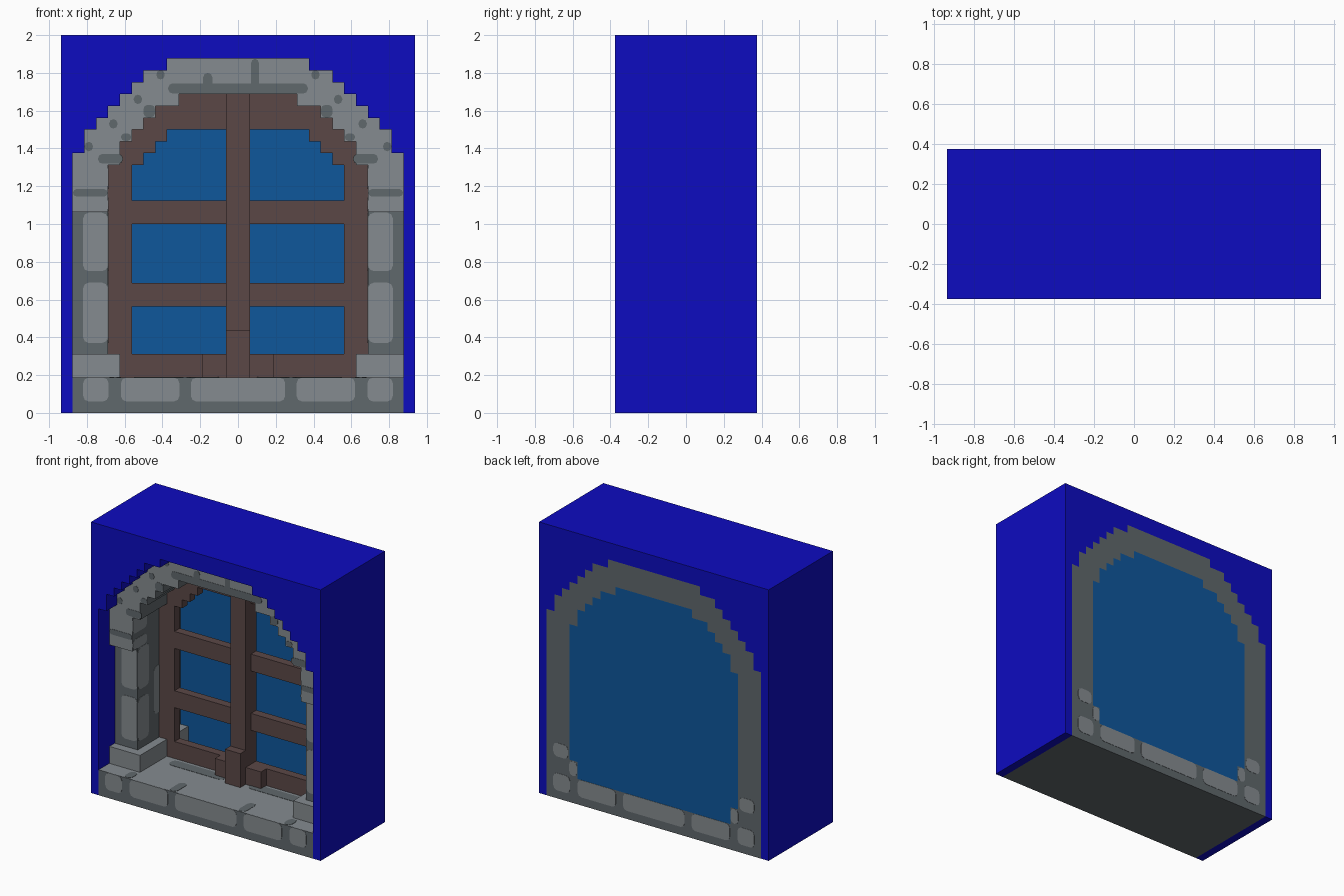
import bpy
import bmesh
import math
from mathutils import Vector

if "Cube" in bpy.data.objects:
    bpy.data.objects.remove(bpy.data.objects["Cube"], do_unlink=True)

U = 1 / 16  # one block step


def material(name, rgb):
    m = bpy.data.materials.new(name)
    m.use_nodes = True
    m.diffuse_color = (*rgb, 1)
    m.node_tree.nodes["Principled BSDF"].inputs["Base Color"].default_value = (*rgb, 1)
    return m


BLUE = material("deep blue", (0.004, 0.0035, 0.53))
GLASS = material("glass blue", (0.0044, 0.095, 0.33))
LIGHT = material("light stone", (0.235, 0.26, 0.278))
DARK = material("dark stone", (0.117, 0.138, 0.15))
WOOD = material("brown wood", (0.105, 0.064, 0.062))


def finish(bm, name, mats, rule=None):
    bmesh.ops.recalc_face_normals(bm, faces=bm.faces)
    bm.normal_update()
    if rule:
        for f in bm.faces:
            f.material_index = int(rule(f.normal))
    me = bpy.data.meshes.new(name)
    bm.to_mesh(me)
    bm.free()
    for m in mats:
        me.materials.append(m)
    ob = bpy.data.objects.new(name, me)
    bpy.context.collection.objects.link(ob)
    return ob


def extrude(bm, points, offset):
    face = bm.faces.new([bm.verts.new(p) for p in points])
    new = bmesh.ops.extrude_face_region(bm, geom=[face])["geom"]
    verts = [v for v in new if isinstance(v, bmesh.types.BMVert)]
    bmesh.ops.translate(bm, verts=verts, vec=Vector(offset))


def prism(name, outline, y0, y1, mats, rule=None):
    """Extrude an x-z outline, given in block steps, from y0 to y1."""
    bm = bmesh.new()
    extrude(bm, [(x * U, y0 * U, z * U) for x, z in outline], (0, (y1 - y0) * U, 0))
    return finish(bm, name, mats, rule)


def box(name, x0, x1, y0, y1, z0, z1, mats, rule=None):
    return prism(name, [(x0, z0), (x1, z0), (x1, z1), (x0, z1)], y0, y1, mats, rule)


def stepped(z0, steps):
    """Symmetric stepped outline, left foot to right foot."""
    left, z = [], z0
    for half, top in steps:
        left += [(-half, z), (-half, top)]
        z = top
    return left + [(-x, z) for x, z in reversed(left)]


def plates(name, mat, axis, pos, rects, mirror=True, r=0.03):
    """Thin rounded plates on a plane across the axis; rects are u0, u1, v0, v1."""
    bm = bmesh.new()
    t = 0.004
    for u0, u1, v0, v1 in rects:
        k = min(r, (u1 - u0) / 2.01, (v1 - v0) / 2.01)
        corners = [(u1 - k, v1 - k), (u0 + k, v1 - k), (u0 + k, v0 + k), (u1 - k, v0 + k)]
        ring = []
        for q, (cu, cv) in enumerate(corners):
            for j in range(3):
                a = math.pi / 2 * (q + j / 2)
                ring.append((cu + k * math.cos(a), cv + k * math.sin(a)))
        for s in ((1, -1) if mirror else (1,)):
            if axis == "x":
                pts, off = [(s * pos - t / 2, u, v) for u, v in ring], (t, 0, 0)
            elif axis == "y":
                pts, off = [(s * u, pos - t / 2, v) for u, v in ring], (0, t, 0)
            else:
                pts, off = [(s * u, v, pos - t / 2) for u, v in ring], (0, 0, t)
            extrude(bm, pts, off)
    return finish(bm, name, [mat])


# Stepped outlines
OUTER = [(14, 22), (13, 24), (12, 25), (11, 26), (10, 27), (9, 28), (8, 29), (6, 30)]
OPENING = [(11, 21), (10, 23), (9, 24), (8, 25), (7, 26), (5, 27)]
PANE = [(9, 21), (8, 22), (7, 23), (6, 24)]


def front_light(n):
    return n.y < -0.5


def top_light(n):
    return n.z > 0.5


# Blue surround with an arched cut-out
prism("blue_surround", [(-15, 0), (-15, 32), (15, 32), (15, 0)] + stepped(0, OUTER)[::-1],
      -6, 6, [BLUE])

# Stonework
prism("stone_arch", stepped(17, OUTER) + stepped(17, OPENING)[::-1], -4, 6,
      [DARK, LIGHT], front_light)
box("stone_sill", -14, 14, -6, 6, 0, 3, [DARK, LIGHT], top_light)
for side, s in (("left", 1), ("right", -1)):
    xs = sorted((11 * s, 14 * s))
    box(side + "_pillar", *xs, -3, 6, 5, 17, [DARK])
    xs = sorted((10 * s, 14 * s))
    box(side + "_pillar_base", *xs, -4, 6, 3, 5, [LIGHT, DARK], lambda n: n.y > 0.5)

# Window pane at the back
prism("glass_pane", [(-10, 3), (-10, 5)] + stepped(5, OPENING) + [(10, 5), (10, 3)], 5, 6, [GLASS])

# Wooden window frame
prism("wood_frame", stepped(5, OPENING) + stepped(5, PANE)[::-1], 1, 2, [WOOD])
box("bottom_rail", -10, 10, 1, 2, 3, 5, [WOOD])
for name, z in (("lower_bar", 9), ("upper_bar", 16)):
    box(name, -9, 9, 1, 2, z, z + 2, [WOOD])
box("centre_post", -1, 1, 0, 2, 3, 27, [WOOD])
box("centre_post_foot", -1, 1, -1, 0, 3, 7, [WOOD])
for side, x in (("left", 1), ("right", -3)):
    box(side + "_foot_block", x, x + 2, 0, 1, 3, 5, [WOOD])

# Light stones on the sill, front and back
SILL = [(0.31, 0.62, 0.06, 0.187), (0.685, 0.82, 0.06, 0.187)]
for name, y in (("front", -6 * U), ("back", 6 * U)):
    plates(name + "_sill_stones", LIGHT, "y", y, SILL)
    plates(name + "_sill_middle_stone", LIGHT, "y", y, [(-0.25, 0.25, 0.06, 0.187)], False)
plates("back_base_stones", LIGHT, "y", 6 * U,
       [(0.70, 0.82, 0.31, 0.41), (0.627, 0.69, 0.2, 0.31)])

# Joints on the sill top
plates("sill_top_joints", DARK, "z", 3 * U,
       [(0.1, 0.55, -0.04, 0.04), (0.25, 0.31, -0.37, -0.22), (0.62, 0.68, -0.37, -0.27)])

# Light stones on the pillars
plates("pillar_front_stones", LIGHT, "y", -3 * U,
       [(0.69, 0.82, 0.75, 1.06), (0.69, 0.82, 0.37, 0.69)])
plates("pillar_inner_stones", LIGHT, "x", 11 * U,
       [(-0.185, -0.06, 0.75, 1.06), (-0.185, -0.06, 0.37, 0.69), (0.0, 0.3, 0.5, 0.85)])
plates("arch_inner_stones", LIGHT, "x", 11 * U, [(-0.248, -0.08, 1.065, 1.14),
                                                (-0.248, -0.08, 1.185, 1.31)])

# Joints and pits on the arch front
plates("arch_side_joints", DARK, "y", -4 * U,
       [(0.69, 0.874, 1.145, 1.185), (0.61, 0.74, 1.32, 1.37), (0.565, 0.62, 1.44, 1.48),
        (0.44, 0.5, 1.565, 1.63)], r=0.02)
PITS = [(0.79, 1.41), (0.66, 1.53), (0.53, 1.66), (0.41, 1.79)]
plates("arch_pits", DARK, "y", -4 * U,
       [(x - 0.022, x + 0.022, z - 0.025, z + 0.025) for x, z in PITS])
plates("arch_top_joints", DARK, "y", -4 * U,
       [(-0.37, 0.37, 1.69, 1.745), (-0.185, -0.135, 1.70, 1.80), (0.07, 0.11, 1.70, 1.874)],
       False, r=0.025)
